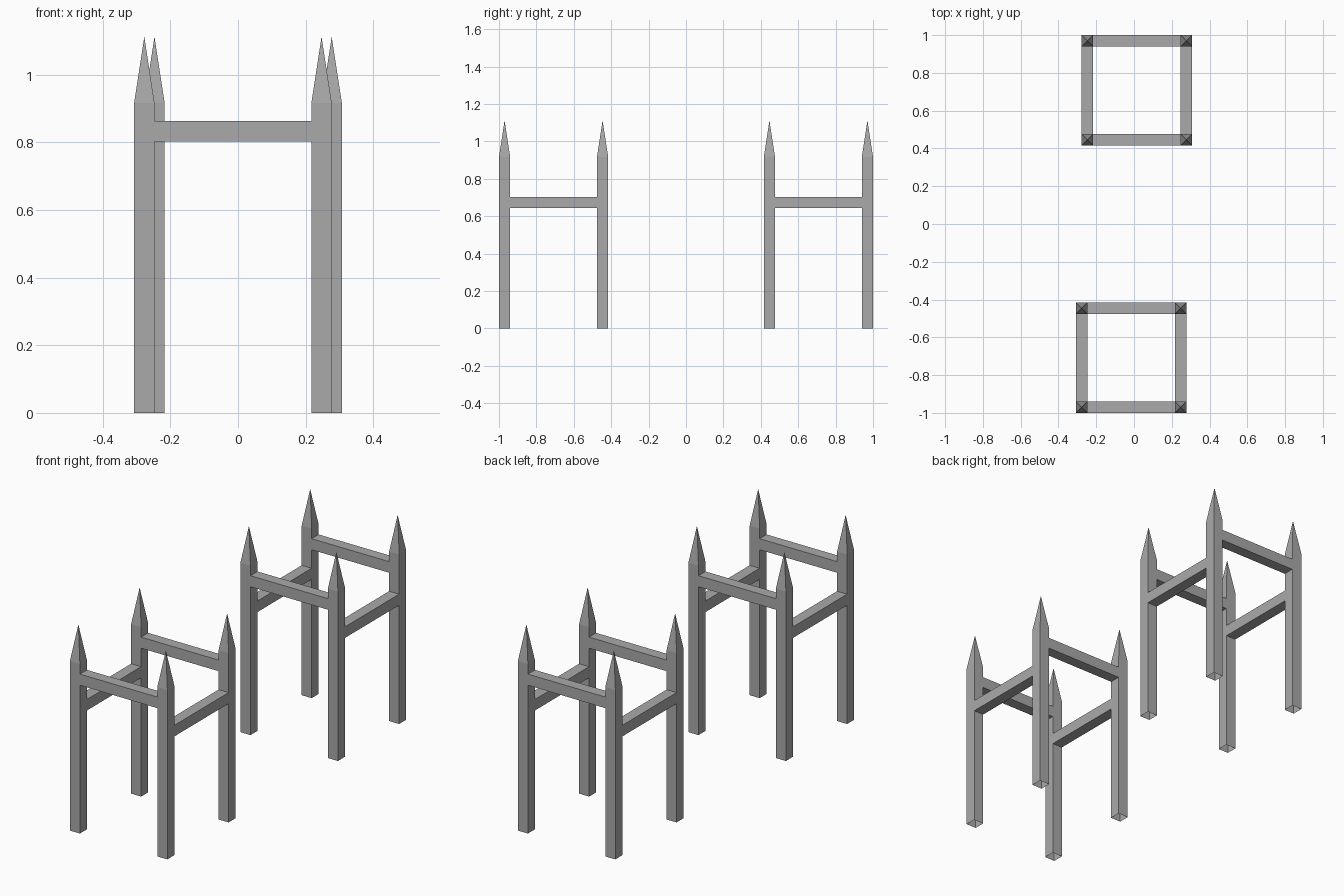
import bpy
import bmesh
from mathutils import Matrix, Vector

cube = bpy.data.objects.get("Cube")
if cube:
    bpy.data.objects.remove(cube, do_unlink=True)

WIDTH = 0.06          # thickness of posts and rails
HALF = 0.262          # half spacing between posts
SHOULDER, TIP = 0.917, 1.112
GROUPS = {"front": (-0.015, -0.708), "back": (0.015, 0.708)}

grey = bpy.data.materials.new("plain grey")
grey.use_nodes = True
colour = (0.4, 0.4, 0.4, 1)
grey.diffuse_color = colour
grey.node_tree.nodes["Principled BSDF"].inputs["Base Color"].default_value = colour


def finish(name, bm):
    mesh = bpy.data.meshes.new(name)
    bm.to_mesh(mesh)
    bm.free()
    mesh.materials.append(grey)
    obj = bpy.data.objects.new(name, mesh)
    bpy.context.collection.objects.link(obj)


def box(size, centre):
    bm = bmesh.new()
    bmesh.ops.create_cube(bm, size=1, matrix=Matrix.Translation(centre) @ Matrix.Diagonal((*size, 1)))
    return bm


def post(name, x, y):
    """Square shaft, open underneath, with a pointed top."""
    bm = box((WIDTH, WIDTH, SHOULDER), (x, y, SHOULDER / 2))
    ends = [f for f in bm.faces if abs(f.normal.z) > 0.5]
    top = max(ends, key=lambda f: f.calc_center_median().z)
    bottom = min(ends, key=lambda f: f.calc_center_median().z)
    bmesh.ops.delete(bm, geom=[bottom], context="FACES_ONLY")
    tip = bmesh.ops.poke(bm, faces=[top])["verts"][0]
    tip.co = Vector((x, y, TIP))
    finish(name, bm)


def rail(name, size, centre):
    """Bar between two posts, its hidden ends left open."""
    bm = box(size, centre)
    axis = 0 if size[0] > size[1] else 1
    ends = [f for f in bm.faces if abs(f.normal[axis]) > 0.5]
    bmesh.ops.delete(bm, geom=ends, context="FACES_ONLY")
    finish(name, bm)


span = 2 * HALF - WIDTH
for group, (cx, cy) in GROUPS.items():
    for sx, side in ((-1, "right"), (1, "left")):
        for sy, end in ((-1, "near"), (1, "far")):
            post(f"{group}_{end}_{side}_post", cx + sx * HALF, cy + sy * HALF)
        # low rails along the sides
        rail(f"{group}_{side}_low_rail", (WIDTH, span, WIDTH), (cx + sx * HALF, cy, 0.673))
    # high rails across the width
    for sy, end in ((-1, "near"), (1, "far")):
        rail(f"{group}_{end}_high_rail", (span, WIDTH, WIDTH), (cx, cy + sy * HALF, 0.833))
